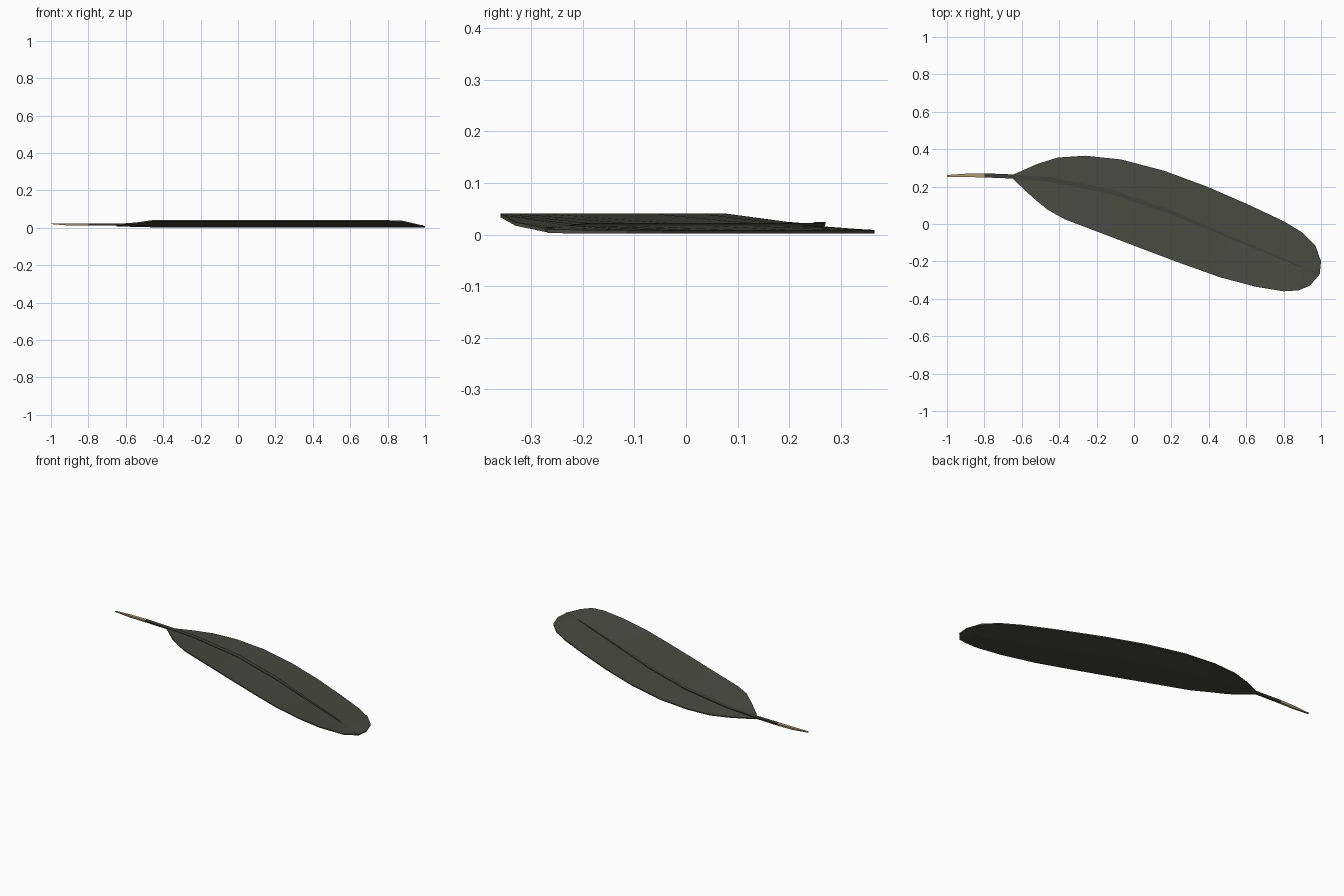
import bpy

if "Cube" in bpy.data.objects:
    bpy.data.objects.remove(bpy.data.objects["Cube"])

def material(name, rgb):
    m = bpy.data.materials.new(name)
    m.diffuse_color = (*rgb, 1)
    m.use_nodes = True
    m.node_tree.nodes["Principled BSDF"].inputs["Base Color"].default_value = m.diffuse_color
    return m

vane_mat = material("dark grey vane", (0.066, 0.066, 0.056))
shaft_mat = material("charcoal shaft", (0.05, 0.05, 0.043))
quill_mat = material("tan quill", (0.42, 0.35, 0.19))

# Shaft centre line: x, y, half width
SHAFT = [(-1, .257, .005), (-.9, .26, .009), (-.8, .26, .011), (-.65, .254, .011),
         (-.45, .238, .013), (-.12, .172, .013), (.2, .062, .012), (.5, -.065, .008),
         (.8, -.19, .005), (.99, -.27, .003)]

def shaft_y(x):
    for a, b in zip(SHAFT, SHAFT[1:]):
        if x <= b[0]:
            return a[1] + (b[1] - a[1]) * (x - a[0]) / (b[0] - a[0])
    return SHAFT[-1][1]

def make(name, verts, faces, mats):
    me = bpy.data.meshes.new(name)
    me.from_pydata(verts, [], faces)
    for m in mats:
        me.materials.append(m)
    ob = bpy.data.objects.new(name, me)
    bpy.context.collection.objects.link(ob)
    return ob

# Vane outline: far edge, matching shaft x, near edge
UPPER = [(-.65, .262), (-.52, .32), (-.41, .355), (-.26, .365), (-.07, .345), (.16, .285),
         (.39, .2), (.62, .1), (.80, .015), (.90, -.045), (.97, -.115), (1, -.2), (.993, -.268)]
MID = [-.65, -.54, -.45, -.32, -.12, .06, .28, .5, .7, .82, .9, .96, .99]
LOWER = [(-.65, .244), (-.54, .14), (-.46, .075), (-.37, .025), (-.12, -.07), (.05, -.135),
         (.25, -.21), (.46, -.285), (.65, -.335), (.80, -.36), (.88, -.355), (.94, -.33), (.99, -.272)]
n = len(MID)
high = [.021, .029] + [.041] * 8 + [.038, .024, .012]
mid = [.018] * (n - 2) + [.015, .012]
low = [.015, .011] + [.009] * (n - 3) + [.01]
T = .007
verts = []
for i in range(n):
    row = [(*UPPER[i], low[i]), (MID[i], shaft_y(MID[i]), mid[i]), (*LOWER[i], high[i])]
    verts += row + [(x, y, z - T) for x, y, z in row]
faces = []
for i in range(n - 1):
    a, b = 6 * i, 6 * i + 6
    for k in (0, 1):
        faces.append((a + k, a + k + 1, b + k + 1, b + k))
        faces.append((a + k + 3, b + k + 3, b + k + 4, a + k + 4))
    faces.append((a, b, b + 3, a + 3))
    faces.append((a + 2, a + 5, b + 5, b + 2))
e = 6 * (n - 1)
for k in (0, 1):
    faces.append((k, k + 3, k + 4, k + 1))
    faces.append((e + k, e + k + 1, e + k + 4, e + k + 3))
make("feather_vane", verts, faces, [vane_mat])

# Shaft: flat-topped four-sided loft, tan at the bare quill end
sv, sf = [], []
for i, (x, y, w) in enumerate(SHAFT):
    top = .024 if i < 3 else (.022 if x < .9 else .014)
    bot = .02 if i == 0 else (.012 if x < .9 else .009)
    sv += [(x, y + w, top), (x, y - w, top), (x, y - w * .7, bot), (x, y + w * .7, bot)]
for i in range(len(SHAFT) - 1):
    for k in range(4):
        j = (k + 1) % 4
        sf.append((4 * i + k, 4 * i + j, 4 * i + 4 + j, 4 * i + 4 + k))
m = 4 * (len(SHAFT) - 1)
sf += [(3, 2, 1, 0), (m, m + 1, m + 2, m + 3)]
shaft = make("feather_shaft", sv, sf, [shaft_mat, quill_mat])
for p in shaft.data.polygons:
    p.material_index = 1 if p.center.x < -.8 else 0

# Consistent outward normals
import bmesh
for ob in bpy.data.objects:
    bm = bmesh.new()
    bm.from_mesh(ob.data)
    bmesh.ops.recalc_face_normals(bm, faces=bm.faces)
    bm.to_mesh(ob.data)
    bm.free()
